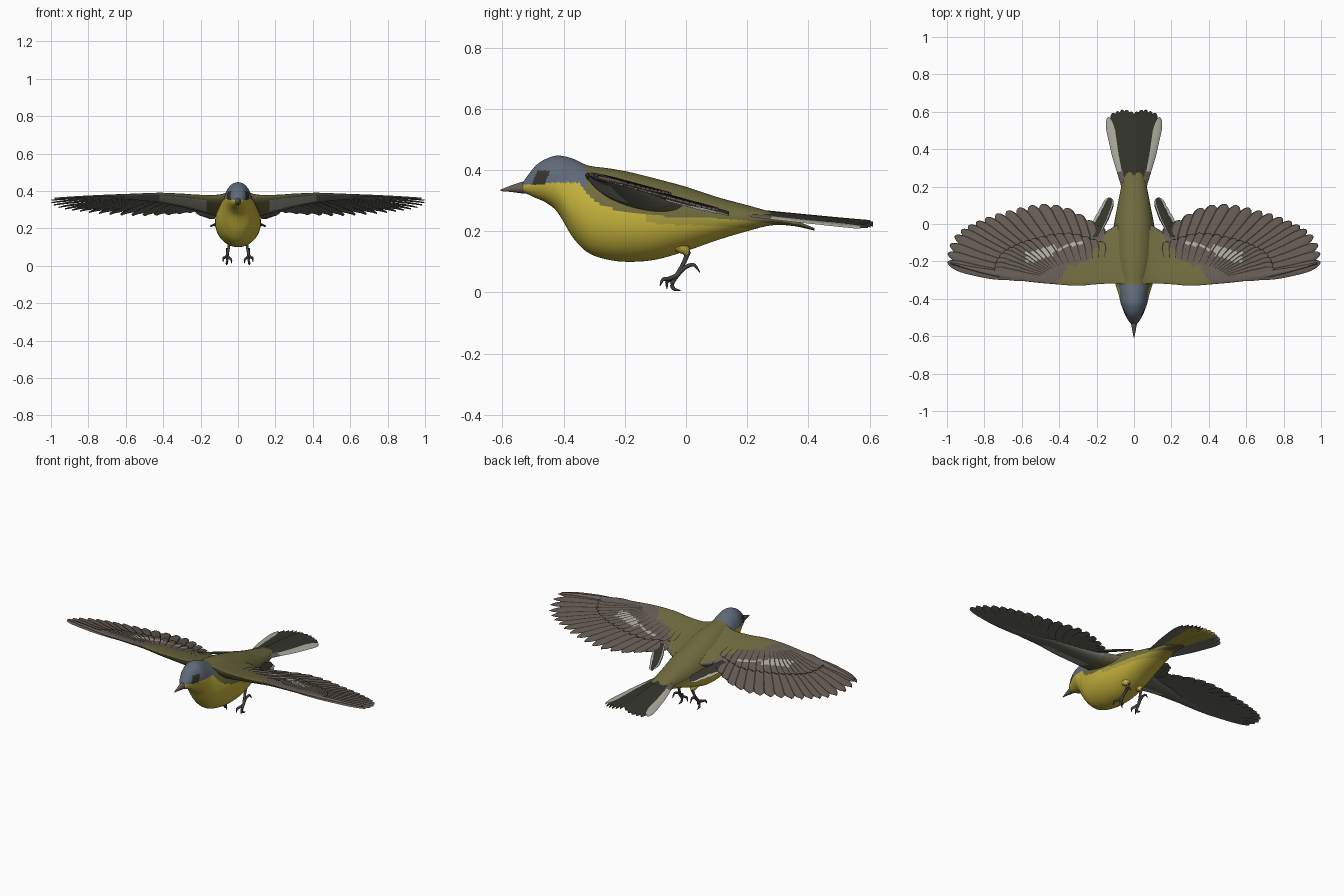
import bpy, bmesh, math
from mathutils import Vector

if "Cube" in bpy.data.objects:
    bpy.data.objects.remove(bpy.data.objects["Cube"])

COLOURS = {
    "yellow": (0.56, 0.45, 0.045), "mustard": (0.39, 0.33, 0.045),
    "olive": (0.16, 0.15, 0.05), "slate_blue": (0.115, 0.145, 0.19),
    "charcoal": (0.035, 0.035, 0.026), "brown": (0.135, 0.108, 0.09),
    "pale_grey": (0.42, 0.42, 0.35), "underwing_grey": (0.16, 0.16, 0.135),
    "leg_grey": (0.06, 0.052, 0.045),
}
MATERIALS = []
for name, rgb in COLOURS.items():
    mat = bpy.data.materials.new(name)
    mat.use_nodes = True
    mat.diffuse_color = (*rgb, 1)
    shader = next(n for n in mat.node_tree.nodes if n.type == "BSDF_PRINCIPLED")
    shader.inputs["Base Color"].default_value = (*rgb, 1)
    shader.inputs["Roughness"].default_value = 0.8
    MATERIALS.append(mat)
INDEX = {name: i for i, name in enumerate(COLOURS)}


def sample(table, key):
    """Smoothly interpolate rows of (key, values...)."""
    last = len(table) - 1
    i = max(0, min(last - 1, sum(row[0] <= key for row in table) - 1))
    a, b = table[i], table[i + 1]
    step = b[0] - a[0]
    u = max(0, min(1, (key - a[0]) / step))

    def slope(m, c):
        lo, hi = table[max(m - 1, 0)], table[min(m + 1, last)]
        return (hi[c] - lo[c]) / (hi[0] - lo[0]) * step

    return [a[c] + (b[c] - a[c]) * u
            + (slope(i, c) - b[c] + a[c]) * u * (1 - u) ** 2
            + (b[c] - a[c] - slope(i + 1, c)) * u * u * (1 - u)
            for c in range(1, len(a))]


def loft(bm, rings, paint):
    """Skin closed rings; paint(centre, column) names the colour."""
    rows = [[bm.verts.new(p) for p in ring] for ring in rings]
    n = len(rows[0])
    for a, b in zip(rows, rows[1:]):
        for j in range(n):
            k = (j + 1) % n
            face = bm.faces.new((a[j], a[k], b[k], b[j]))
            face.material_index = INDEX[paint(face.calc_center_median(), j)]
    for row in (rows[0], rows[-1]):
        face = bm.faces.new(row)
        face.material_index = INDEX[paint(face.calc_center_median(), 0)]


def tube(bm, points, radii, colour, steps=14, sides=10):
    table = [(i, *p, r) for i, (p, r) in enumerate(zip(points, radii))]
    line = [sample(table, (len(points) - 1) * s / steps) for s in range(steps + 1)]
    rings = []
    for s, (*p, r) in enumerate(line):
        ahead = Vector(line[min(s + 1, steps)][:3]) - Vector(line[max(s - 1, 0)][:3])
        turn = ahead.to_track_quat("Z", "Y")
        angles = [math.tau * k / sides for k in range(sides)]
        rings.append([Vector(p) + turn @ Vector((r * math.cos(a), r * math.sin(a), 0))
                      for a in angles])
    loft(bm, rings, lambda c, j: colour)


def finish(name, bm, mirror=False):
    bmesh.ops.recalc_face_normals(bm, faces=bm.faces)
    mesh = bpy.data.meshes.new(name)
    bm.to_mesh(mesh)
    bm.free()
    obj = bpy.data.objects.new(name, mesh)
    bpy.context.collection.objects.link(obj)
    for mat in MATERIALS:
        mesh.materials.append(mat)
    bpy.ops.object.select_all(action="DESELECT")
    obj.select_set(True)
    bpy.context.view_layer.objects.active = obj
    bpy.ops.object.shade_smooth_by_angle(angle=math.radians(50))
    if mirror:
        obj.modifiers.new("mirror", "MIRROR").use_mirror_merge = False


def barrel(table, rows, sides):
    """Rings along y from rows of (y, top, bottom, half width)."""
    rings = []
    for s in range(rows + 1):
        y = table[0][0] + (table[-1][0] - table[0][0]) * s / rows
        top, low, wide = sample(table, y)
        mid = low + 0.46 * (top - low)
        ring = []
        for k in range(sides):
            a = math.tau * k / sides
            up = math.sin(a)
            ring.append((wide * math.cos(a), y, mid + up * (top - mid if up > 0 else mid - low)))
        rings.append(ring)
    return rings


# Body and head, with the colour border running along the flank
BODY = [(-.535, .357, .328, .014), (-.52, .378, .322, .028), (-.49, .415, .308, .045),
        (-.46, .435, .295, .058), (-.42, .447, .262, .072), (-.37, .437, .18, .084),
        (-.32, .415, .13, .1), (-.25, .405, .106, .115), (-.18, .392, .1, .122),
        (-.1, .372, .107, .12), (0, .345, .135, .107), (.1, .312, .17, .088),
        (.2, .285, .2, .068), (.28, .262, .219, .05), (.35, .238, .217, .035),
        (.42, .21, .202, .012)]
BORDER = [(-.54, .352), (-.35, .357), (-.33, .33), (-.28, .288), (-.2, .265),
          (-.07, .248), (.1, .242), (.28, .225), (.42, .2)]


def body_paint(c, j):
    edge = sample(BORDER, c.y)[0]
    if -.497 < c.y + .4 * (.37 - c.z) < -.455 and .352 < c.z < .398:
        return "charcoal"
    if c.z > edge:
        return "slate_blue" if c.y < -.325 else "olive"
    return "mustard" if c.y > -.13 and c.z > edge - .025 else "yellow"


bm = bmesh.new()
loft(bm, barrel(BODY, 220, 112), body_paint)
finish("body", bm)

# Pointed bill
BILL = [(-.606, .336, .331, .002), (-.57, .35, .328, .009),
        (-.54, .36, .324, .015), (-.51, .366, .322, .024)]
bm = bmesh.new()
loft(bm, barrel(BILL, 12, 16), lambda c, j: "brown")
finish("bill", bm)

# Wing plan: x, leading edge y, rear edge y, leading edge z, thickness below
WING = [(.03, -.325, .02, .4, .08), (.1, -.318, -.01, .38, .065), (.2, -.322, -.07, .378, .045),
        (.3, -.33, -.12, .384, .032), (.42, -.322, -.17, .388, .022),
        (.55, -.31, -.22, .382, .013), (.7, -.288, -.245, .374, .008),
        (.85, -.253, -.23, .365, .005), (.98, -.215, -.205, .355, .003)]
OLIVE = [(.03, .1), (.12, -.03), (.18, -.1), (.25, -.19), (.35, -.235), (.42, -.33)]


def wing_z(x, y):
    lead, _, z, _ = sample(WING, x)
    return z - .27 * (y - lead)


def wing_top(c):
    ripple = .012 * math.sin(c.x * 95)
    if c.x < .42 and c.y < sample(OLIVE, c.x)[0] + ripple:
        return "olive"
    band = abs(c.y + .162 + .3 * (c.x - .5))
    if .28 < c.x < .58 and band < (.03 if c.x > .43 else .008):
        return "pale_grey"
    return "brown"


def feather(bm, root, tip, width, surface, top, under, lift=0., bend=0., thick=.0025):
    """Flat round-tipped vane with one dark edge, laid over surface(x, y)."""
    root, tip = Vector(root), Vector(tip)
    along = (tip - root).normalized()
    side = Vector((along.y, -along.x))
    rings = []
    for s in range(21):
        t = 1 - (1 - s / 20) ** 2
        half = width / 2 * (.4 + .6 * min(1, 2 * t))
        if t > .8:
            half *= max(.08, math.sqrt(1 - ((t - .8) / .2) ** 2))
        mid = root.lerp(tip, t) + side * bend * 4 * t * (1 - t)
        ring = []
        for u, face in ((-1, 1), (-.78, 1), (0, 1.6), (.9, 1), (1, 0), (0, -1)):
            p = mid + side * half * u
            ring.append((p.x, p.y, surface(p.x, p.y) + lift - .004 * u + thick * face))
        rings.append(ring)
    loft(bm, rings, lambda c, j: "charcoal" if j == 0 else top(c) if j < 4 else under)


# Wing arm: a smooth tapering pad, olive at the root and with a pale strip below
def arm_paint(c, j):
    if j < 20 or j > 36 or c.x < .17:
        return wing_top(c)
    return "pale_grey" if c.x < .42 and j > 29 else "underwing_grey"


bm = bmesh.new()
rings = []
for s in range(91):
    x = .03 + .95 * s / 90
    lead, rear, _, deep = sample(WING, x)
    ring = []
    for k in range(40):
        a = math.tau * k / 40
        y = (lead + rear) / 2 - (rear - lead) / 2 * math.cos(a)
        ring.append((x, y, wing_z(x, y) + math.sin(a) * (.011 if k < 20 else deep)))
    rings.append(ring)
# Columns run front to rear on top, then back beneath
loft(bm, rings, arm_paint)
finish("wing_arm", bm, mirror=True)

# Flight feathers and the shorter covert row above them
TIPS = [(0, .997, -.205), (.1, .99, -.125), (.2, .945, -.05), (.35, .845, .01),
        (.5, .71, .06), (.7, .5, .105), (.82, .37, .085), (.92, .27, .03), (1, .2, -.01)]
ROOTS = [(0, .5, -.285), (.5, .42, -.235), (.75, .3, -.2), (1, .17, -.18)]
flight, coverts = bmesh.new(), bmesh.new()
COUNT = 18
for i in range(COUNT):
    t = i / (COUNT - 1)
    root, tip = Vector(sample(ROOTS, t)), Vector(sample(TIPS, t))
    feather(flight, root, tip, .063 + .023 * t, wing_z, wing_top, "underwing_grey",
            lift=-.002, bend=.02 * (1 - t))
    feather(coverts, root, root.lerp(tip, .5), .062, wing_z, wing_top, "underwing_grey",
            lift=.006, bend=.01 * (1 - t))
finish("flight_feathers", flight, mirror=True)
finish("wing_coverts", coverts, mirror=True)

# Innermost wing feathers: dark with pale margins
bm = bmesh.new()
for i in range(3):
    root, tip = (.225 - .012 * i, -.07), (.165 - .02 * i, .06 + .04 * i)
    for wide, lift, colour in ((.06, 0, "pale_grey"), (.038, .004, "charcoal")):
        feather(bm, root, tip, wide, wing_z, lambda c: colour, "underwing_grey",
                lift=lift + .003 * i - .006)
finish("inner_wing_feathers", bm, mirror=True)


# Fanned tail, pale on the outermost feather of each side
def tail_z(x, y):
    return .268 - .095 * (y - .2) - .06 * abs(x)


bm = bmesh.new()
for i in range(6):
    outer = i == 5
    shade = "pale_grey" if outer else "charcoal"
    tip = (.015 + .0245 * i, .602 + .01 * math.sin(i) - (.022 if outer else 0))
    feather(bm, (.008 + .008 * i, .17), tip, .052, tail_z,
            lambda c: "brown" if c.y < .27 else shade,
            "mustard" if i < 3 else "underwing_grey", lift=-.0025 * i)
finish("tail_feathers", bm, mirror=True)

# Legs with tucked, curled toes
bm = bmesh.new()
tube(bm, [(.045, -.03, .16), (.045, -.005, .14), (.046, .006, .122)],
     [.026, .019, .008], "yellow")
tube(bm, [(.046, .008, .135), (.05, -.008, .095), (.058, -.03, .055)],
     [.009, .007, .008], "leg_grey")
TOES = [
    [(.058, -.03, .055), (.068, -.055, .045), (.077, -.075, .042), (.08, -.085, .022)],
    [(.058, -.03, .055), (.058, -.045, .03), (.06, -.04, .012), (.062, -.018, .006)],
    [(.058, -.03, .055), (.048, -.05, .043), (.037, -.062, .034), (.033, -.062, .012)],
    [(.058, -.03, .055), (.056, -.005, .08), (.058, .025, .09), (.06, .045, .066)],
]
for toe in TOES:
    tube(bm, toe, [.008, .007, .006, .0015], "leg_grey")
finish("legs", bm, mirror=True)
